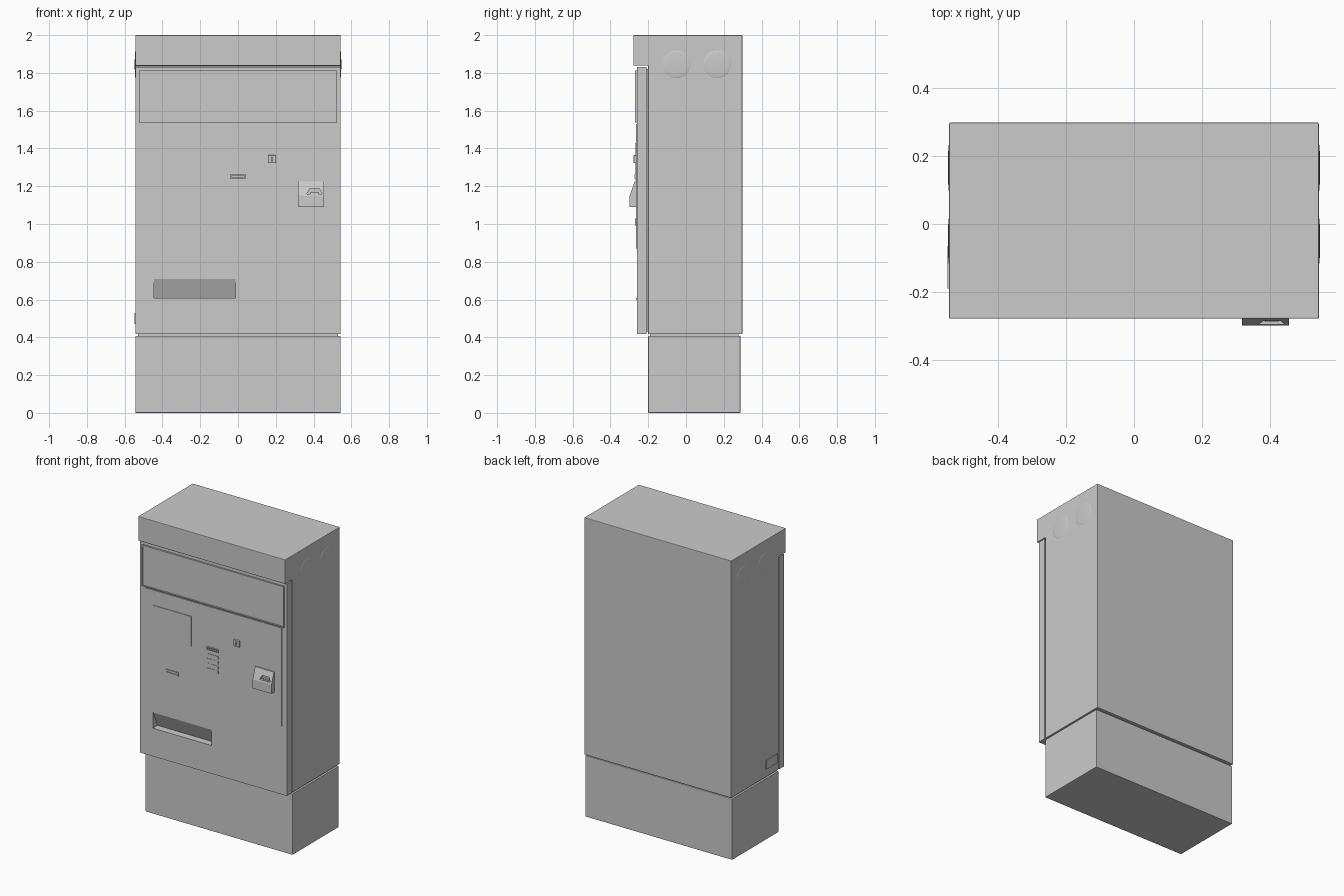
import bpy, bmesh, math
from mathutils import Matrix, Vector

if "Cube" in bpy.data.objects:
    bpy.data.objects.remove(bpy.data.objects["Cube"])


def finish(name, bm, bevel=0.0):
    bmesh.ops.recalc_face_normals(bm, faces=bm.faces[:])
    me = bpy.data.meshes.new(name)
    bm.to_mesh(me)
    bm.free()
    ob = bpy.data.objects.new(name, me)
    bpy.context.collection.objects.link(ob)
    if bevel:
        m = ob.modifiers.new("bevel", 'BEVEL')
        m.width = bevel
        m.segments = 2
    return ob


def box(name, x, y, z, bevel=0.0):
    bm = bmesh.new()
    bmesh.ops.create_cube(bm, size=1)
    for v in bm.verts:
        v.co = Vector([(r[0] + r[1]) / 2 + c * (r[1] - r[0])
                       for c, r in zip(v.co, (x, y, z))])
    return finish(name, bm, bevel)


def side_profile(name, pts, x0, x1, bevel=0.0):
    """Extrude a (y, z) outline from x0 to x1."""
    bm = bmesh.new()
    f = bm.faces.new([bm.verts.new((x0, y, z)) for y, z in pts])
    r = bmesh.ops.extrude_face_region(bm, geom=[f])
    vs = [g for g in r["geom"] if isinstance(g, bmesh.types.BMVert)]
    bmesh.ops.translate(bm, verts=vs, vec=(x1 - x0, 0, 0))
    return finish(name, bm, bevel)


def front_profile(name, pts, y0, y1):
    """Extrude an (x, z) outline from y0 to y1."""
    bm = bmesh.new()
    f = bm.faces.new([bm.verts.new((x, y0, z)) for x, z in pts])
    r = bmesh.ops.extrude_face_region(bm, geom=[f])
    vs = [g for g in r["geom"] if isinstance(g, bmesh.types.BMVert)]
    bmesh.ops.translate(bm, verts=vs, vec=(0, y1 - y0, 0))
    return finish(name, bm)


def cut(target, cutter):
    m = target.modifiers.new("cut", 'BOOLEAN')
    m.operation = 'DIFFERENCE'
    m.solver = 'EXACT'
    m.object = cutter
    cutter.hide_render = True
    cutter.hide_viewport = True
    cutter.display_type = 'WIRE'


W = 0.543
DOOR = -0.26      # door front
PLATE = -0.264    # raised control plate front

# Plinth, shadow-gap neck and cabinet with overhanging hood
box("plinth", (-W, W), (-0.2, 0.288), (0, 0.408), 0.003)
box("plinth_neck", (-0.53, 0.53), (-0.19, 0.278), (0.4, 0.425))
side_profile("cabinet", [(-0.2, 0.417), (0.298, 0.417), (0.298, 2.0),
                         (-0.278, 2.0), (-0.278, 1.838), (-0.2, 1.838)], -W, W, 0.003)

# Door, held off the cabinet by an inner block
door = box("door", (-W, W), (DOOR, -0.208), (0.417, 1.832))
box("door_mount", (-0.53, 0.53), (-0.211, -0.195), (0.43, 1.82))

# Wedge-shaped collection tray cut into the door
cut(door, side_profile("tray_cutter", [(-0.3, 0.607), (-0.215, 0.607),
                                       (-0.261, 0.712), (-0.3, 0.712)], -0.444, -0.012))
box("tray_lip", (-0.444, -0.012), (-0.264, -0.256), (0.6, 0.607))

# Upper display panel: raised rim around a flat panel
rim = box("display_rim", (-0.524, 0.524), (-0.27, -0.255), (1.537, 1.812))
cut(rim, box("display_cutter", (-0.517, 0.517), (-0.3, -0.264), (1.544, 1.805)))

# Control plate and touch screen
plate = box("control_plate", (-0.506, 0.506), (PLATE, -0.255), (0.87, 1.53))
box("screen", (-0.44, -0.16), (-0.268, -0.26), (1.23, 1.43))

# Coin slot
coin = box("coin_slot", (0.159, 0.201), (-0.277, -0.26), (1.322, 1.364), 0.002)
cut(coin, box("coin_cutter", (0.177, 0.183), (-0.3, -0.267), (1.33, 1.356)))

# Card slot above the keypad
card = box("card_slot", (-0.042, 0.042), (-0.272, -0.26), (1.242, 1.262))
cut(card, box("card_cutter", (-0.034, 0.034), (-0.3, -0.264), (1.249, 1.255)))

# Keypad
for r in range(4):
    for c in range(4):
        x = -0.033 + c * 0.022
        z = 1.205 - r * 0.032
        box(f"key_{r}_{c}", (x - 0.008, x + 0.008), (-0.267, -0.26), (z - 0.01, z + 0.01))

# Receipt slot with a finger notch below it
receipt = box("receipt_slot", (-0.344, -0.254), (-0.27, -0.26), (1.005, 1.03))
cut(receipt, box("receipt_cutter", (-0.336, -0.262), (-0.3, -0.264), (1.013, 1.022)))
front_profile("receipt_notch", [(-0.33, 1.005), (-0.268, 1.005), (-0.299, 0.99)],
              -0.267, -0.262)

# Wedge-shaped banknote reader with a trapezoid mouth
reader = side_profile("note_reader", [(-0.26, 1.09), (-0.298, 1.09), (-0.298, 1.15),
                                      (-0.272, 1.225), (-0.26, 1.225)], 0.317, 0.456)
cut(reader, front_profile("reader_cutter", [(0.365, 1.16), (0.445, 1.16),
                                            (0.43, 1.188), (0.38, 1.188)], -0.32, -0.272))
box("reader_tongue", (0.385, 0.425), (-0.288, -0.268), (1.158, 1.17))

# Shallow domed speaker covers on both sides
for s, side in ((-1, "left"), (1, "right")):
    for i, y in enumerate((-0.05, 0.165)):
        bm = bmesh.new()
        bmesh.ops.create_uvsphere(bm, u_segments=40, v_segments=12, radius=1)
        bmesh.ops.transform(bm, verts=bm.verts[:], matrix=Matrix.Translation((s * 0.542, y, 1.845))
                            @ Matrix.Rotation(math.pi / 2, 4, 'Y')
                            @ Matrix.Diagonal((0.075, 0.075, 0.005, 1)))
        for f in bm.faces:
            f.smooth = True
        finish(f"{side}_dome_{i}", bm)

# Small service cover low on the left side
box("service_cover", (-0.548, -0.54), (-0.19, -0.065), (0.47, 0.53))
